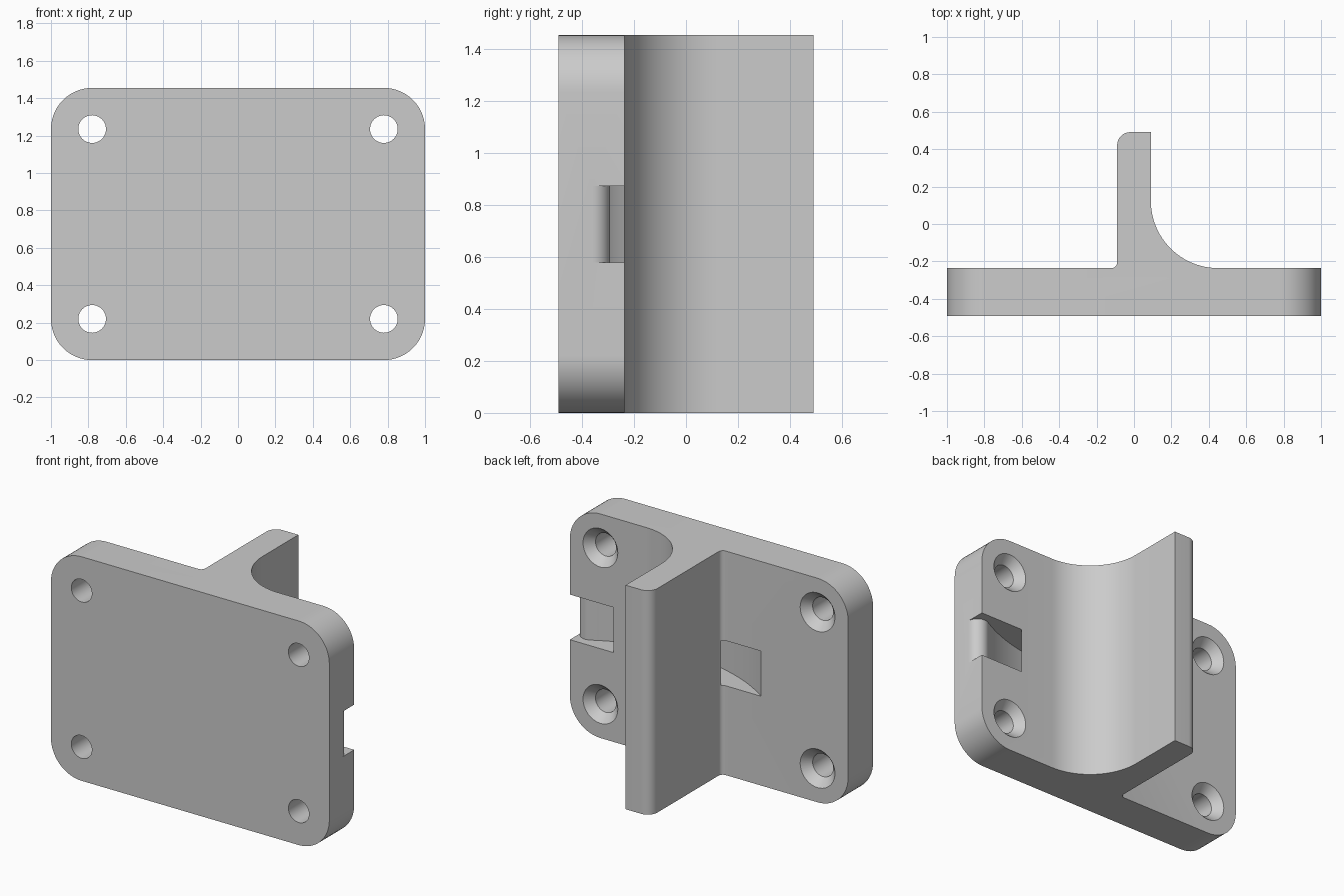
import bpy, bmesh
from math import cos, sin, radians, atan2, degrees, sqrt

if "Cube" in bpy.data.objects:
    bpy.data.objects.remove(bpy.data.objects["Cube"])

HEIGHT, FRONT, BACK, TIP = 1.455, -0.491, -0.236, 0.491
RIB = 0.09          # half thickness of the rib
CORNER = 0.22       # plate corner radius

grey = bpy.data.materials.new("plain_grey")
grey.use_nodes = True
grey.diffuse_color = (0.6, 0.6, 0.6, 1)
grey.node_tree.nodes["Principled BSDF"].inputs["Base Color"].default_value = (0.6, 0.6, 0.6, 1)


def arc(cx, cy, r, start, end, steps):
    """Points along an arc, angles in degrees."""
    angles = [radians(start + (end - start) * i / steps) for i in range(steps + 1)]
    return [(cx + r * cos(a), cy + r * sin(a)) for a in angles]


def prism(points, z0, z1):
    """Extrude an outline in the ground plane from z0 to z1."""
    bm = bmesh.new()
    face = bm.faces.new([bm.verts.new((x, y, z0)) for x, y in points])
    top = bmesh.ops.extrude_face_region(bm, geom=[face])
    moved = [v for v in top["geom"] if isinstance(v, bmesh.types.BMVert)]
    bmesh.ops.translate(bm, vec=(0, 0, z1 - z0), verts=moved)
    bmesh.ops.recalc_face_normals(bm, faces=bm.faces)
    return bm


def make_object(name, bm):
    mesh = bpy.data.meshes.new(name)
    bm.to_mesh(mesh)
    bm.free()
    mesh.materials.append(grey)
    obj = bpy.data.objects.new(name, mesh)
    bpy.context.collection.objects.link(obj)
    return obj


def cut(target, cutter):
    cutter.hide_render = True
    mod = target.modifiers.new("cut", 'BOOLEAN')
    mod.operation, mod.solver, mod.object = 'DIFFERENCE', 'EXACT', cutter
    bpy.context.view_layer.objects.active = target
    bpy.ops.object.modifier_apply(modifier=mod.name)
    bpy.data.objects.remove(cutter)


# Mounting plate and filleted rib as one extruded outline
big, small, nose = 0.36, 0.03, 0.07
outline = [(-1, FRONT), (1, FRONT), (1, BACK)]
outline += arc(RIB + big, BACK + big, big, 270, 180, 24)
outline += [(RIB, TIP)]
outline += arc(-RIB + nose, TIP - nose, nose, 90, 180, 10)
outline += arc(-RIB - small, BACK + small, small, 0, -90, 6)
outline += [(-1, BACK)]
bm = prism(outline, 0, HEIGHT)


# Rounded plate corners: only the four short edges that run front to back
def is_corner(edge):
    a, b = (v.co for v in edge.verts)
    return abs(abs(a.x) - 1) < 1e-4 and abs(a.x - b.x) < 1e-4 and abs(a.z - b.z) < 1e-4


bmesh.ops.bevel(bm, geom=[e for e in bm.edges if is_corner(e)], offset=CORNER,
                segments=14, profile=0.5, affect='EDGES')
bracket = make_object("rib_bracket", bm)

# Countersunk screw holes
hole, sink, depth = 0.074, 0.125, 0.055
for x in (-1 + CORNER, 1 - CORNER):
    for z in (CORNER, HEIGHT - CORNER):
        bm = bmesh.new()
        stations = [(FRONT - 0.1, hole), (BACK - depth, hole), (BACK, sink), (BACK + 0.03, sink)]
        rings = [[bm.verts.new((x + px, y, z + pz)) for px, pz in arc(0, 0, r, 0, 360, 40)[:-1]]
                 for y, r in stations]
        for a, b in zip(rings, rings[1:]):
            for i in range(len(a)):
                j = (i + 1) % len(a)
                bm.faces.new((a[i], a[j], b[j], b[i]))
        bm.faces.new(rings[0])
        bm.faces.new(rings[-1])
        bmesh.ops.recalc_face_normals(bm, faces=bm.faces)
        cut(bracket, make_object("screw_hole_cutter", bm))

# Curved strap channel passing under the rib, with a rounded lip at the edge
cx, cy, outer, inner, lip = 0.312, 0.73, 1.185, 1.036, 0.07
top = -0.15
lip_x = 1 - lip
lip_y = cy - sqrt((outer + lip) ** 2 - (lip_x - cx) ** 2)
lip_end = degrees(atan2(cy - lip_y, cx - lip_x))


def exit_angle(r):
    return degrees(atan2(top - cy, -sqrt(r * r - (top - cy) ** 2)))


channel = [(1.1, top), (1.1, lip_y)]
channel += arc(lip_x, lip_y, lip, 0, lip_end, 12)
channel += arc(cx, cy, outer, lip_end - 180, exit_angle(outer), 32)[1:]
channel += arc(cx, cy, inner, exit_angle(inner), -180 - exit_angle(inner), 32)
cut(bracket, make_object("strap_channel_cutter", prism(channel, 0.58, 0.873)))

# Smooth curved walls, sharp edges
bpy.ops.object.select_all(action='DESELECT')
bracket.select_set(True)
bpy.context.view_layer.objects.active = bracket
bpy.ops.object.shade_smooth_by_angle(angle=radians(25))
